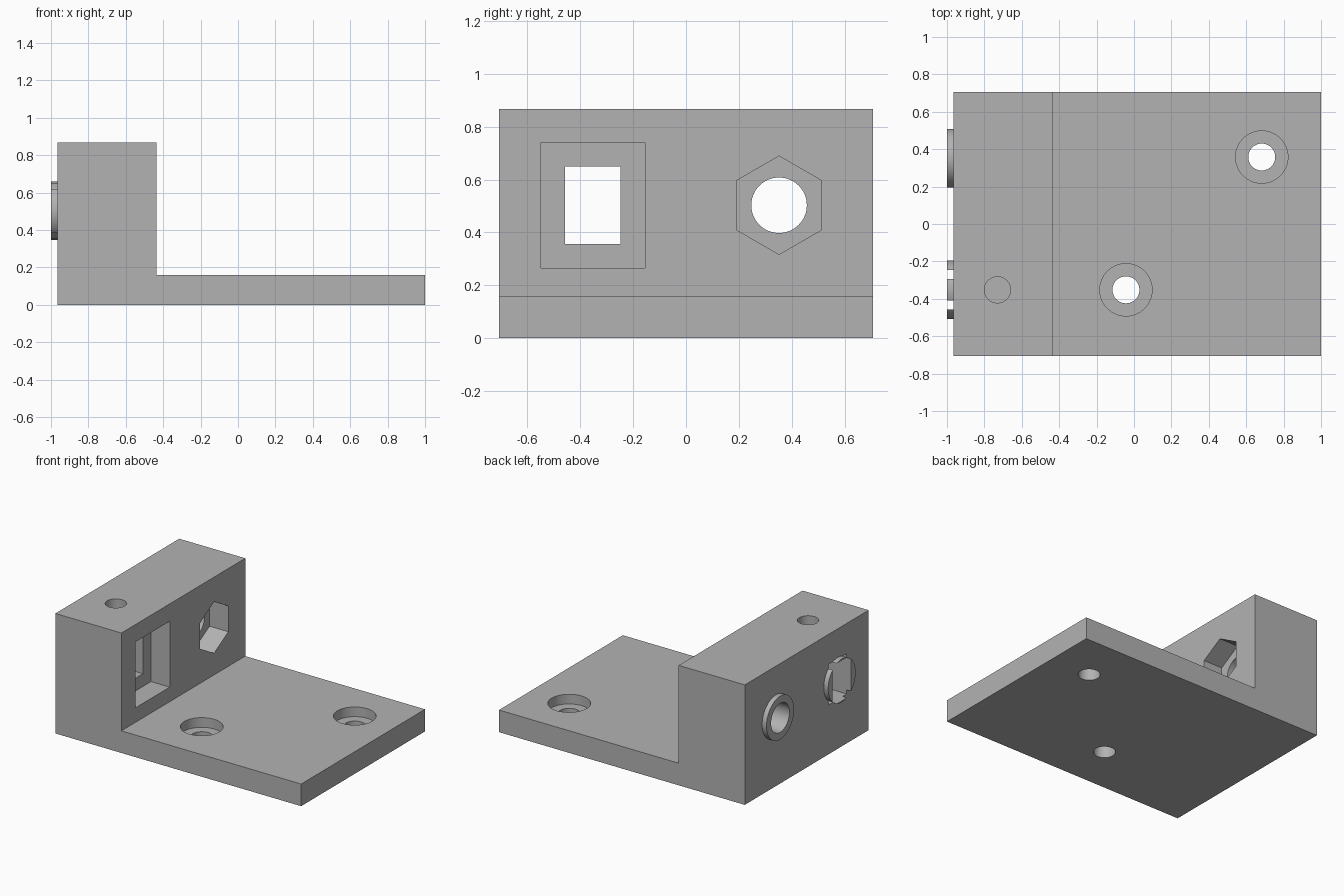
import bpy
import bmesh
from math import pi
from mathutils import Matrix, Vector

if "Cube" in bpy.data.objects:
    bpy.data.objects.remove(bpy.data.objects["Cube"])

grey = bpy.data.materials.new("plain grey")
grey.use_nodes = True
grey.diffuse_color = (0.45, 0.45, 0.45, 1)
grey.node_tree.nodes["Principled BSDF"].inputs["Base Color"].default_value = grey.diffuse_color

BACK, WALL, END = -0.965, -0.437, 1.0    # x of the wall's outer face, inner face, plate end
HALF, PLATE, TOP = 0.707, 0.16, 0.867
AXIS_Z, OFFSET = 0.503, 0.352            # centres of the two wall openings
POCKET = 0.15                            # depth of the nut pockets


def new_object(name, bm):
    bmesh.ops.recalc_face_normals(bm, faces=bm.faces)
    mesh = bpy.data.meshes.new(name)
    bm.to_mesh(mesh)
    bm.free()
    mesh.materials.append(grey)
    obj = bpy.data.objects.new(name, mesh)
    bpy.context.collection.objects.link(obj)
    return obj


def prism(name, start, end, radius, sides=64):
    """Cylinder or prism between two points on an axis-aligned line."""
    start, end = Vector(start), Vector(end)
    axis = end - start
    turn = Matrix.Rotation(pi / 2, 4, "Y") if abs(axis.x) > 0 else Matrix()
    if sides == 6:   # points of the hexagon lie along y
        turn = turn @ Matrix.Rotation(pi / 2, 4, "Z")
    bm = bmesh.new()
    bmesh.ops.create_cone(bm, cap_ends=True, segments=sides, radius1=radius,
                          radius2=radius, depth=axis.length,
                          matrix=Matrix.Translation((start + end) / 2) @ turn)
    return new_object(name, bm)


def box(name, low, high):
    low, high = Vector(low), Vector(high)
    bm = bmesh.new()
    bmesh.ops.create_cube(bm, size=1, matrix=Matrix.Translation((low + high) / 2)
                          @ Matrix.Diagonal((*(high - low), 1)))
    return new_object(name, bm)


def combine(target, tool, operation):
    """Apply a boolean and remove the helper."""
    tool.hide_render = True
    mod = target.modifiers.new("boolean", "BOOLEAN")
    mod.operation, mod.solver, mod.object = operation, "EXACT", tool
    bpy.context.view_layer.objects.active = target
    bpy.ops.object.modifier_apply(modifier=mod.name)
    bpy.data.objects.remove(tool)


# L-shaped body
profile = [(BACK, 0), (END, 0), (END, PLATE), (WALL, PLATE), (WALL, TOP), (BACK, TOP)]
bm = bmesh.new()
face = bm.faces.new([bm.verts.new((x, -HALF, z)) for x, z in profile])
side = bmesh.ops.extrude_face_region(bm, geom=[face])["geom"]
bmesh.ops.translate(bm, vec=(0, 2 * HALF, 0),
                    verts=[v for v in side if isinstance(v, bmesh.types.BMVert)])
body = new_object("mounting_bracket", bm)

# Round bosses on the outer face
for y in (-OFFSET, OFFSET):
    combine(body, prism("boss", (-1, y, AXIS_Z), (BACK + 0.05, y, AXIS_Z), 0.157), "UNION")

cutters = [
    # Round bore with hexagonal pocket
    prism("round_bore", (-1.1, OFFSET, AXIS_Z), (0, OFFSET, AXIS_Z), 0.105),
    prism("hex_pocket", (WALL - POCKET, OFFSET, AXIS_Z), (0, OFFSET, AXIS_Z), 0.186, 6),
    # Rectangular slot with wider pocket
    box("slot", (-1.1, -OFFSET - 0.105, AXIS_Z - 0.146), (0, -OFFSET + 0.105, AXIS_Z + 0.146)),
    box("slot_pocket", (WALL - POCKET, -OFFSET - 0.197, AXIS_Z - 0.238),
        (0, -OFFSET + 0.197, AXIS_Z + 0.238)),
    # Screw hole from the top into the slot
    prism("top_hole", (-0.73, -OFFSET, AXIS_Z), (-0.73, -OFFSET, 1), 0.07),
]

# Counterbored holes in the plate
for x, y in ((-0.043, -OFFSET), (0.683, 0.358)):
    cutters.append(prism("plate_hole", (x, y, -0.1), (x, y, 0.3), 0.072))
    cutters.append(prism("counterbore", (x, y, PLATE - 0.07), (x, y, 0.3), 0.14))

for cutter in cutters:
    combine(body, cutter, "DIFFERENCE")

bpy.ops.object.select_all(action="DESELECT")
body.select_set(True)
bpy.context.view_layer.objects.active = body
bpy.ops.object.shade_smooth_by_angle(angle=pi / 6)
